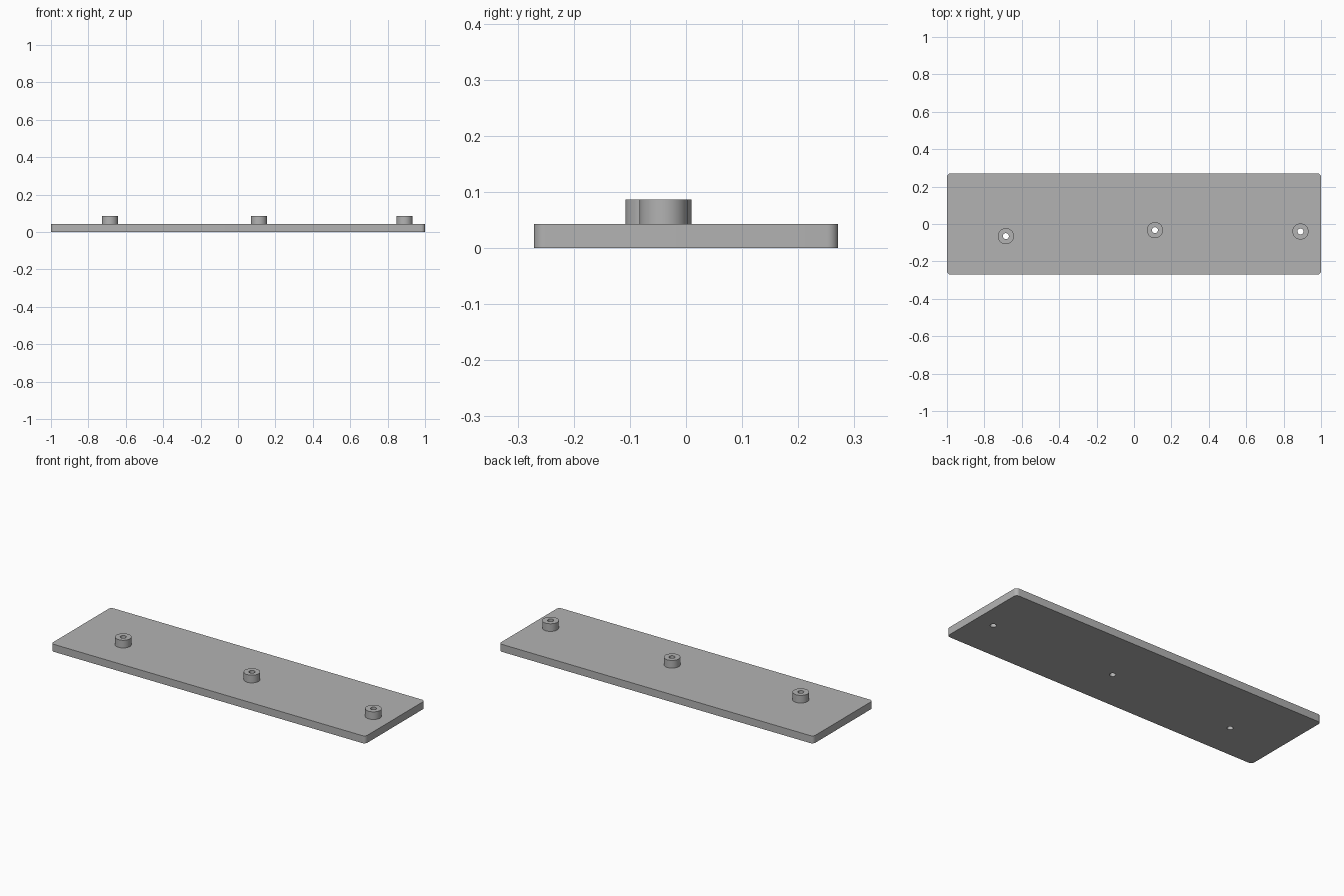
import bpy
import bmesh
from math import cos, sin, tau, radians

cube = bpy.data.objects.get("Cube")
if cube:
    bpy.data.objects.remove(cube, do_unlink=True)

PLATE_TOP, BOSS_TOP = 0.043, 0.087
HALF_X, HALF_Y, CORNER = 1.0, 0.271, 0.02
BOSS_R, HOLE_R, SIDES = 0.043, 0.016, 48
BOSSES = {"right": (-0.685, -0.065), "middle": (0.112, -0.033), "left": (0.89, -0.04)}

gray = bpy.data.materials.new("plain gray")
gray.use_nodes = True
colour = (0.45, 0.45, 0.45, 1)
gray.diffuse_color = colour
gray.node_tree.nodes["Principled BSDF"].inputs["Base Color"].default_value = colour


def add_object(name, bm):
    bmesh.ops.recalc_face_normals(bm, faces=bm.faces)
    mesh = bpy.data.meshes.new(name)
    bm.to_mesh(mesh)
    bm.free()
    mesh.materials.append(gray)
    obj = bpy.data.objects.new(name, mesh)
    bpy.context.collection.objects.link(obj)
    return obj


def smooth(obj):
    bpy.ops.object.select_all(action="DESELECT")
    obj.select_set(True)
    bpy.context.view_layer.objects.active = obj
    bpy.ops.object.shade_smooth_by_angle(angle=radians(30))


def tube(name, x, y):
    """Hollow round boss made by lofting a closed rectangular section."""
    bm = bmesh.new()
    section = [(BOSS_R, PLATE_TOP), (BOSS_R, BOSS_TOP), (HOLE_R, BOSS_TOP), (HOLE_R, PLATE_TOP)]
    rings = [[bm.verts.new((x + r * cos(tau * i / SIDES), y + r * sin(tau * i / SIDES), z))
              for i in range(SIDES)] for r, z in section]
    for a, b in zip(rings, rings[1:] + rings[:1]):
        for i in range(SIDES):
            j = (i + 1) % SIDES
            bm.faces.new((a[i], a[j], b[j], b[i]))
    return add_object(name, bm)


# Base plate with rounded vertical corners
bm = bmesh.new()
bmesh.ops.create_cube(bm, size=1)
for v in bm.verts:
    v.co = (v.co.x * 2 * HALF_X, v.co.y * 2 * HALF_Y, (v.co.z + 0.5) * PLATE_TOP)
uprights = [e for e in bm.edges if abs(e.verts[0].co.z - e.verts[1].co.z) > PLATE_TOP / 2]
bmesh.ops.bevel(bm, geom=uprights, offset=CORNER, segments=8, profile=0.5, affect="EDGES")
plate = add_object("base_plate", bm)

# Drills for the screw holes, all in one cutter
bm = bmesh.new()
for x, y in BOSSES.values():
    made = bmesh.ops.create_cone(bm, cap_ends=True, segments=SIDES, radius1=HOLE_R,
                                 radius2=HOLE_R, depth=0.2)
    bmesh.ops.translate(bm, verts=made["verts"], vec=(x, y, 0))
drills = add_object("hole_cutter", bm)

# Cut the holes through the plate and keep the result
cut = plate.modifiers.new("screw holes", "BOOLEAN")
cut.operation, cut.solver, cut.object = "DIFFERENCE", "EXACT", drills
bpy.ops.object.select_all(action="DESELECT")
bpy.context.view_layer.objects.active = plate
plate.select_set(True)
bpy.ops.object.modifier_apply(modifier=cut.name)
bpy.data.objects.remove(drills, do_unlink=True)
smooth(plate)

# Screw bosses
for side, (x, y) in BOSSES.items():
    smooth(tube(side + "_boss", x, y))
